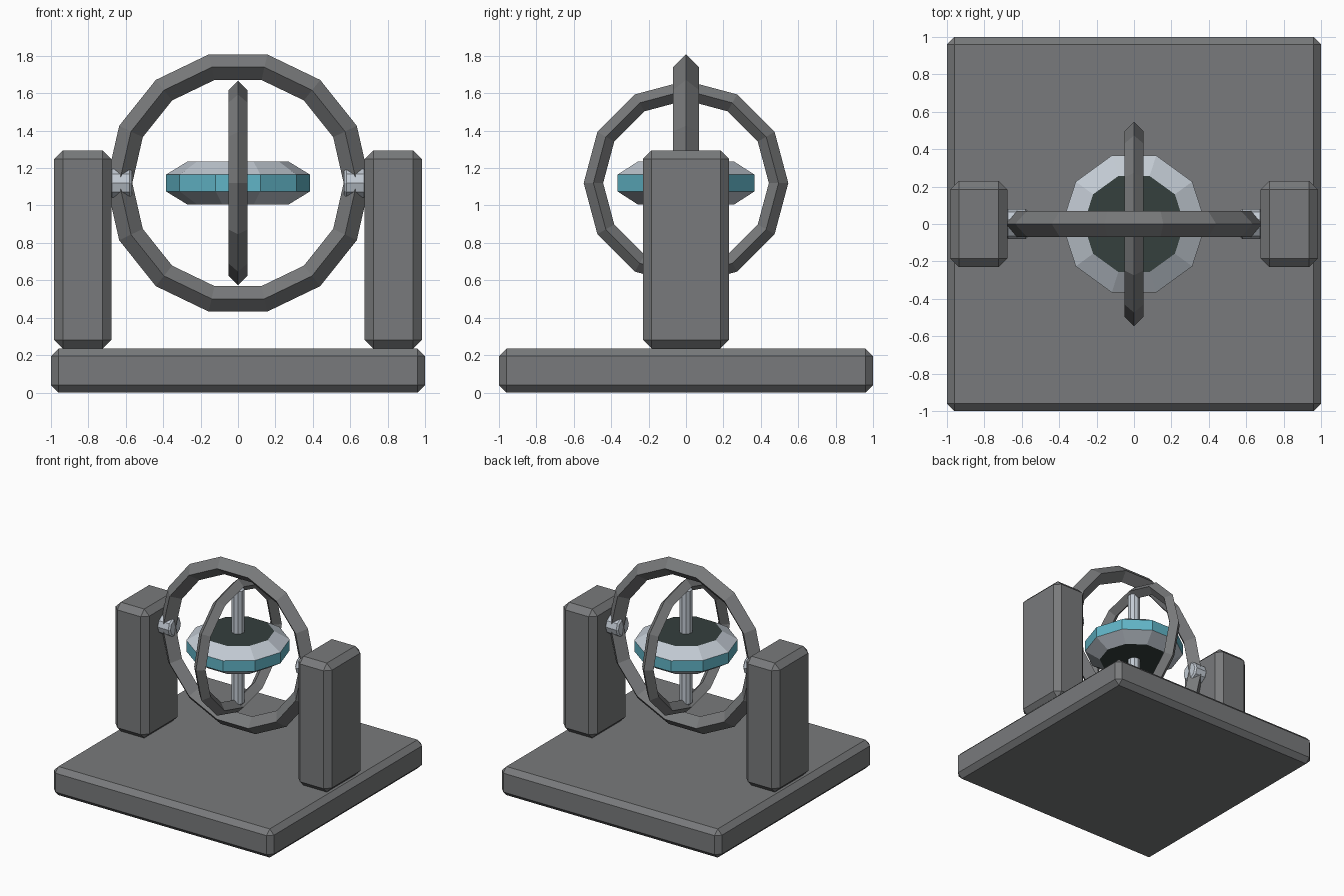
import bpy, bmesh, math

if "Cube" in bpy.data.objects:
    bpy.data.objects.remove(bpy.data.objects["Cube"])

CENTER_Z = 1.12  # height of the spinning centre


def material(name, rgb):
    m = bpy.data.materials.new(name)
    m.diffuse_color = (*rgb, 1)
    m.use_nodes = True
    m.node_tree.nodes["Principled BSDF"].inputs["Base Color"].default_value = m.diffuse_color
    return m


GREY = material("frame grey", (0.19, 0.195, 0.2))
SILVER = material("pale silver", (0.54, 0.59, 0.65))
TEAL = material("teal", (0.12, 0.46, 0.57))
DARK = material("dark green grey", (0.035, 0.05, 0.047))


def finish(name, mat, bevel=0):
    ob = bpy.context.object
    ob.name = name
    ob.data.materials.append(mat)
    if bevel:
        b = ob.modifiers.new("bevel", "BEVEL")
        b.width, b.segments = bevel, 1
        b.limit_method, b.angle_limit = "ANGLE", math.radians(60)
    return ob


def box(name, center, size, bevel):
    bpy.ops.mesh.primitive_cube_add(size=1, location=center)
    bpy.context.object.scale = size
    bpy.ops.object.transform_apply(location=False, rotation=False, scale=True)
    return finish(name, GREY, bevel)


def ring(name, sides, radius, thickness, rotation):
    bpy.ops.mesh.primitive_torus_add(
        major_segments=sides, minor_segments=4, major_radius=radius,
        minor_radius=thickness, location=(0, 0, CENTER_Z), rotation=rotation)
    return finish(name, GREY)


def rod(name, center, radius, length, rotation=(0, 0, 0)):
    bpy.ops.mesh.primitive_cylinder_add(
        vertices=10, radius=radius, depth=length, location=center, rotation=rotation)
    return finish(name, SILVER, 0.012)


# Base plate and the two side posts with their pivots
box("base", (0, 0, 0.1175), (2, 2, 0.235), 0.04)
for side, label in ((-1, "left"), (1, "right")):
    box(label + "_post", (side * 0.83, 0, 0.765), (0.305, 0.46, 1.06), 0.046)
    rod(label + "_pivot", (side * 0.626, 0, CENTER_Z), 0.08, 0.118, (0, math.pi / 2, 0))

# Outer and inner gimbal rings, diamond in section
ring("outer_ring", 14, 0.635, 0.07, (math.pi / 2, 0, 0))
ring("inner_ring", 12, 0.495, 0.052, (0, math.pi / 2, 0))

# Vertical axle
rod("axle", (0, 0, CENTER_Z), 0.05, 0.95)

# Rotor disc: turned profile, coloured by height band
SIDES = 10
bm = bmesh.new()
loops = []
for r, z in ((0.27, -0.115), (0.385, -0.045), (0.385, 0.045), (0.27, 0.115)):
    loops.append([bm.verts.new((r * math.cos(a), r * math.sin(a), z))
                  for a in (2 * math.pi * i / SIDES for i in range(SIDES))])
for lower, upper, slot in zip(loops, loops[1:], (0, 1, 0)):
    for i in range(SIDES):
        j = (i + 1) % SIDES
        bm.faces.new((lower[i], lower[j], upper[j], upper[i])).material_index = slot
bm.faces.new(loops[0][::-1]).material_index = 2
bm.faces.new(loops[-1]).material_index = 2
mesh = bpy.data.meshes.new("rotor")
bm.to_mesh(mesh)
bm.free()
for m in (SILVER, TEAL, DARK):
    mesh.materials.append(m)
rotor = bpy.data.objects.new("rotor", mesh)
rotor.location.z = CENTER_Z
bpy.context.collection.objects.link(rotor)
